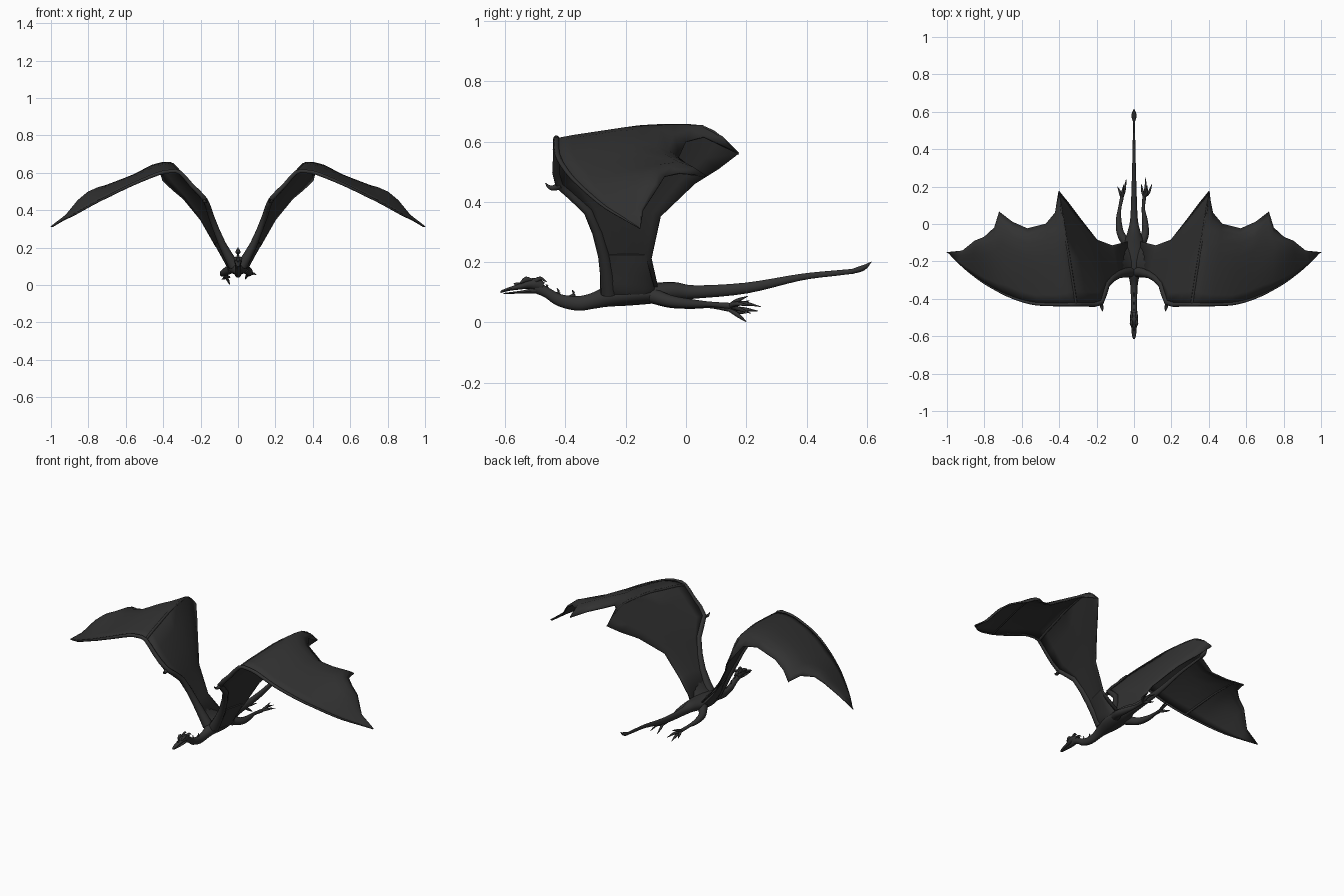
import bpy, bmesh, math
from mathutils import Vector

mat = bpy.data.materials.new("charcoal hide")
mat.diffuse_color = (0.032, 0.032, 0.032, 1)


def finish(name, bm, angle=50):
    bmesh.ops.recalc_face_normals(bm, faces=bm.faces)
    me = bpy.data.meshes.new(name)
    bm.to_mesh(me)
    bm.free()
    ob = bpy.data.objects.new(name, me)
    bpy.context.collection.objects.link(ob)
    me.materials.append(mat)
    bpy.ops.object.select_all(action='DESELECT')
    ob.select_set(True)
    bpy.context.view_layer.objects.active = ob
    bpy.ops.object.shade_smooth_by_angle(angle=math.radians(angle))
    return ob


def spline(pts, steps):
    """Catmull-Rom through vectors of any size."""
    p = [Vector(q) for q in pts]
    p = [2 * p[0] - p[1]] + p + [2 * p[-1] - p[-2]]
    out = []
    for i in range(1, len(p) - 2):
        a, b, c, d = p[i - 1:i + 3]
        for s in range(steps):
            t = s / steps
            out.append(0.5 * (2 * b + (c - a) * t + (2 * a - 5 * b + 4 * c - d) * t * t
                              + (3 * b - a - 3 * c + d) * t ** 3))
    return out + [p[-2]]


def tube(name, path, radii, steps=3, n=12):
    """Tapered tube; radii entries are a number or (sideways, upright)."""
    radii = [r if isinstance(r, tuple) else (r, r) for r in radii]
    pts = spline(path, steps)
    rad = spline(radii, steps)
    bm = bmesh.new()
    rings = []
    for i, c in enumerate(pts):
        d = (pts[min(i + 1, len(pts) - 1)] - pts[max(i - 1, 0)]).normalized()
        side = d.cross(Vector((0, 0, 1)))
        side = side.normalized() if side.length > 0.05 else Vector((1, 0, 0))
        up = side.cross(d)
        rx, rz = max(rad[i][0], .001), max(rad[i][1], .001)
        rings.append([bm.verts.new(c + side * rx * math.cos(2 * math.pi * k / n)
                                   + up * rz * math.sin(2 * math.pi * k / n)) for k in range(n)])
    for a, b in zip(rings, rings[1:]):
        for k in range(n):
            bm.faces.new((a[k], a[(k + 1) % n], b[(k + 1) % n], b[k]))
    bm.faces.new(rings[0])
    bm.faces.new(rings[-1])
    return finish(name, bm)


def flip(pts, s):
    return [(p[0] * s, p[1], p[2]) for p in pts]


# Body, neck and tail as one swept form
tube("body_neck_tail",
     [(0, -.50, .118), (0, -.46, .098), (0, -.42, .074), (0, -.36, .063), (0, -.31, .071),
      (0, -.26, .085), (0, -.19, .092), (0, -.11, .097), (0, -.04, .104), (0, .03, .101),
      (0, .20, .114), (0, .38, .15), (0, .50, .164), (0, .56, .17)],
     [(.016, .02), (.015, .017), (.016, .02), (.018, .024), (.022, .026), (.034, .033),
      (.055, .036), (.054, .034), (.034, .03), (.02, .022), (.013, .018), (.008, .011),
      (.006, .009), (.006, .008)], 4, 16)
# Spade at tail end
tube("tail_spade", [(0, .55, .169), (0, .575, .176), (0, .595, .185), (0, .615, .201)],
     [(.006, .008), (.014, .01), (.011, .008), .001], 3, 10)

# Head, beak-like jaws, horns and brows
tube("skull_upper_jaw", [(0, -.475, .118), (0, -.50, .127), (0, -.525, .127), (0, -.55, .119),
                         (0, -.585, .111), (0, -.61, .103), (0, -.615, .098)],
     [(.014, .016), (.021, .02), (.02, .016), (.015, .01), (.012, .006), (.007, .004), .001], 3, 12)
tube("lower_jaw", [(0, -.495, .108), (0, -.53, .102), (0, -.565, .099), (0, -.605, .096)],
     [(.014, .012), (.014, .007), (.01, .004), (.003, .002)], 3, 10)
for s, side in ((1, "left"), (-1, "right")):
    tube(side + "_brow", flip([(.012, -.55, .13), (.014, -.53, .143), (.014, -.51, .141)], s),
         [.003, .009, .003], 3, 8)
    tube(side + "_horn", flip([(.012, -.50, .138), (.014, -.482, .146), (.016, -.462, .134)], s),
         [.008, .006, .001], 3, 8)
for i, (y, z, h) in enumerate([(-.462, .11, .016), (-.425, .088, .026), (-.375, .081, .027),
                               (-.555, .124, .008)]):
    tube(f"neck_spike_{i + 1}", [(0, y - .012, z - .004), (0, y + .003, z + h * .45),
                                 (0, y - .003, z + h)], [(.005, .012), (.003, .006), .001], 3, 8)

# Wing outline: leading and trailing points per rib, and camber of that rib
LEAD = [(.02, -.255, .10), (.085, -.272, .22), (.145, -.325, .37), (.175, -.42, .455),
        (.25, -.43, .535), (.31, -.43, .602), (.36, -.43, .608), (.42, -.43, .598),
        (.52, -.427, .558), (.60, -.41, .522), (.68, -.38, .482), (.74, -.35, .452),
        (.80, -.315, .42), (.87, -.265, .38), (.935, -.21, .347), (.99, -.156, .314)]
TRAIL = [(.02, -.09, .10), (.12, -.115, .21), (.20, -.085, .35), (.29, .03, .46),
         (.35, .11, .51), (.402, .175, .56), (.42, .06, .615), (.47, 0, .60),
         (.57, -.025, .545), (.65, .01, .515), (.72, .065, .485), (.745, -.02, .495),
         (.80, -.07, .485), (.85, -.09, .452), (.915, -.143, .37), (1.0, -.152, .312)]
CAMBER = [0, .01, .015, .03, .055, .083, .04, .04, .04, .04, .045, .035, .025, .015, .008, 0]
CHORD = [(0, 0), (.12, .25), (.27, .5), (.45, .8), (.62, .95), (.8, 1), (.91, .6), (1, 0)]


def rib(i, s, drop=0):
    out = []
    for t, f in CHORD:
        p = Vector(LEAD[i]).lerp(Vector(TRAIL[i]), t)
        out.append(Vector((p.x * s, p.y, p.z + CAMBER[i] * f - drop)))
    return out


for s, side in ((1, "left"), (-1, "right")):
    # Wing membrane
    bm = bmesh.new()
    rows = [[bm.verts.new(p) for p in rib(i, s)] for i in range(len(LEAD))]
    for a, b in zip(rows, rows[1:]):
        for k in range(len(CHORD) - 1):
            bm.faces.new((a[k], a[k + 1], b[k + 1], b[k]))
    wing = finish(side + "_wing_membrane", bm, 60)
    mod = wing.modifiers.new("thickness", 'SOLIDIFY')
    mod.thickness, mod.offset = .007, 0

    # Arm along the leading edge, and two finger bones
    tube(side + "_wing_arm", flip(LEAD, s),
         [.03, .02, .016, .014, .012, .011, .01, .01, .009, .008, .007, .006, .006, .005, .004, .002], 2, 10)
    for name, i, r in (("inner", 5, .008), ("outer", 10, .006)):
        tube(f"{side}_{name}_finger", rib(i, s, .003),
             [r, r, r, r * .9, r * .8, r * .7, r * .5, .001], 2, 8)
    # Thumb claw at the wrist
    tube(side + "_thumb_claw", flip([(.18, -.415, .455), (.173, -.44, .446), (.17, -.455, .45),
                                     (.168, -.467, .463)], s), [.013, .009, .006, .001], 3, 8)
    # Shoulder muscle blending wing into body
    tube(side + "_shoulder", flip([(.0, -.18, .085), (.035, -.185, .108), (.07, -.19, .155),
                                   (.11, -.2, .225)], s),
         [(.085, .03), (.083, .026), (.075, .014), (.07, .003)], 3, 14)

# Trailing legs, each in its own pose
LEGS = {
    "left": ([(.035, -.11, .088), (.06, -.05, .07), (.058, .02, .062), (.05, .08, .06), (.055, .145, .055)],
             [((.062, .19, .064), (.062, .248, .052)), ((.08, .17, .062), (.097, .215, .055)),
              ((.068, .17, .072), (.07, .205, .087)), ((.045, .175, .045), (.04, .215, .03))]),
    "right": ([(-.035, -.11, .088), (-.072, -.05, .068), (-.082, .02, .06), (-.077, .08, .056), (-.065, .14, .046)],
              [((-.052, .175, .022), (-.045, .2, .002)), ((-.05, .19, .044), (-.042, .238, .038)),
               ((-.075, .17, .036), (-.088, .2, .03)), ((-.062, .17, .06), (-.055, .21, .072))]),
}
for side, (path, toes) in LEGS.items():
    tube(side + "_leg", path, [.026, .02, .015, .009, .01], 4, 12)
    for i, (mid, tip) in enumerate(toes):
        tube(f"{side}_toe_{i + 1}", [path[-1], mid, tip], [.008, .007, .001], 4, 8)
